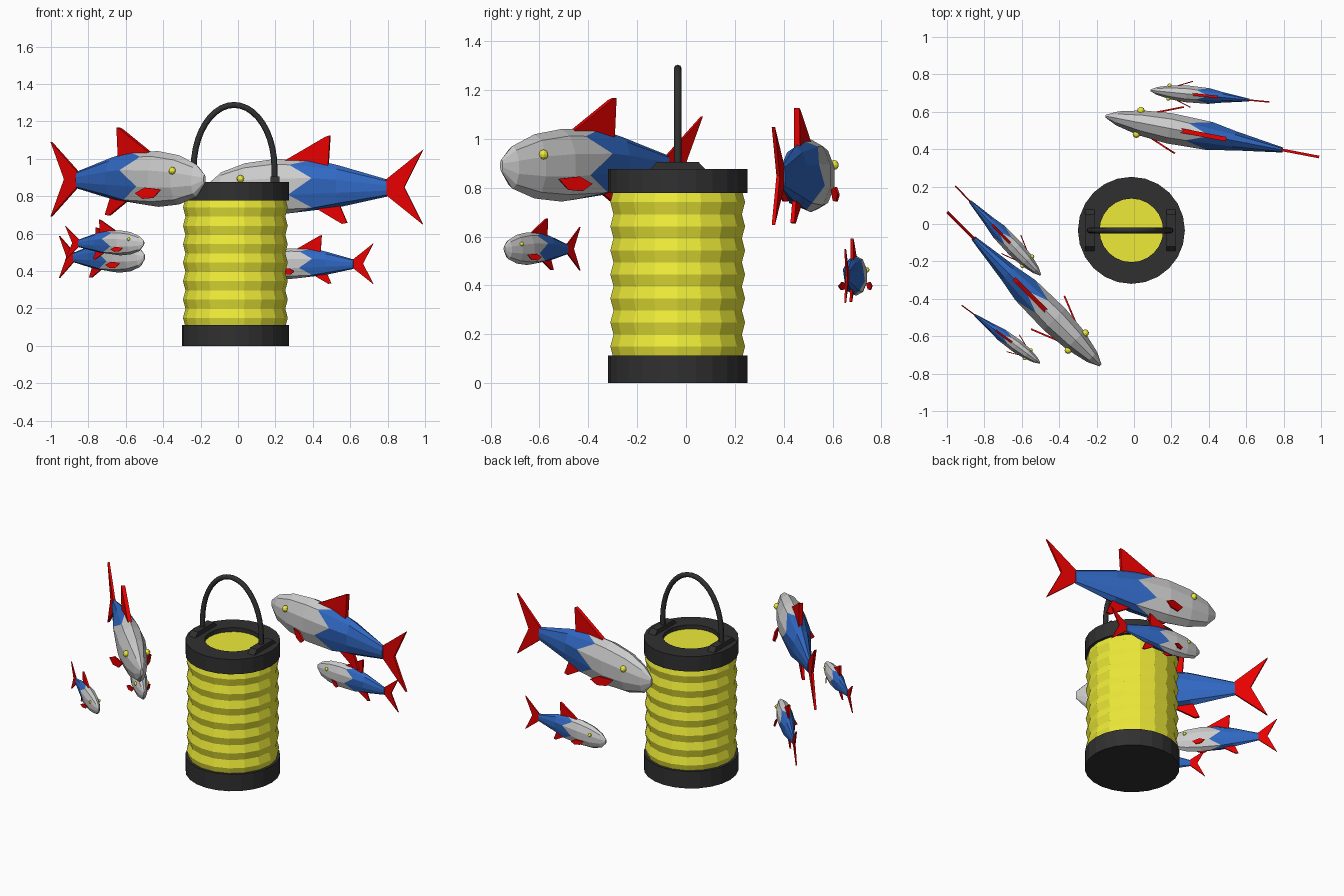
import bpy, bmesh, math
from mathutils import Matrix, Vector

if "Cube" in bpy.data.objects:
    bpy.data.objects.remove(bpy.data.objects["Cube"])


def material(name, rgb):
    m = bpy.data.materials.new(name)
    m.diffuse_color = (*rgb, 1)
    m.use_nodes = True
    m.node_tree.nodes["Principled BSDF"].inputs["Base Color"].default_value = m.diffuse_color
    return m


BLACK = material("black", (0.03, 0.03, 0.03))
YELLOW = material("yellow", (0.85, 0.83, 0.04))
GREY = material("pale_grey", (0.6, 0.6, 0.6))
BLUE = material("blue", (0.03, 0.14, 0.55))
RED = material("red", (0.8, 0.0, 0.0))
CX, CY = -0.014, -0.034


def finish(name, bm, *mats, matrix=None):
    bmesh.ops.recalc_face_normals(bm, faces=bm.faces)
    mesh = bpy.data.meshes.new(name)
    bm.to_mesh(mesh)
    bm.free()
    for m in mats:
        mesh.materials.append(m)
    ob = bpy.data.objects.new(name, mesh)
    bpy.context.collection.objects.link(ob)
    if matrix:
        ob.matrix_world = matrix
    return ob


def lathe(name, profile, sides, mat, closed=False):
    """Turn (radius, height) points around the lantern axis."""
    bm = bmesh.new()
    rings = [[bm.verts.new((CX + r * math.cos(a), CY + r * math.sin(a), z))
              for a in (math.tau * k / sides for k in range(sides))] for r, z in profile]
    pairs = list(zip(rings, rings[1:] + rings[:1]))
    for lo, hi in pairs if closed else pairs[:-1]:
        for k in range(sides):
            n = (k + 1) % sides
            bm.faces.new((lo[k], lo[n], hi[n], hi[k]))
    if not closed:
        bm.faces.new(rings[0])
        bm.faces.new(rings[-1])
    return finish(name, bm, mat)


def plate(bm, points, offset):
    """Thin solid from a flat outline, thickened by an offset vector."""
    off = Vector(offset)
    a = [bm.verts.new(Vector(p) - off) for p in points]
    b = [bm.verts.new(Vector(p) + off) for p in points]
    bm.faces.new(a)
    bm.faces.new(b[::-1])
    for i in range(len(a)):
        j = (i + 1) % len(a)
        bm.faces.new((a[i], a[j], b[j], b[i]))


# lantern: base, folded paper shade, rim with opening
lathe("lantern_base", [(0.286, 0), (0.286, 0.112)], 24, BLACK)
folds = [(0.28 if i % 2 else 0.267, 0.10 + 0.69 * i / 14) for i in range(15)]
lathe("lantern_shade", folds + [(0.18, 0.79), (0.18, 0.85)], 18, YELLOW)
lathe("lantern_rim", [(0.286, 0.778), (0.286, 0.877), (0.17, 0.877), (0.17, 0.778)],
      24, BLACK, closed=True)

# handle mounts and arched handle
for side in (-1, 1):
    bm = bmesh.new()
    x = CX - 0.005 + side * 0.217
    plate(bm, [(x, CY + y, z) for y, z in
               ((-0.118, 0.87), (0.118, 0.87), (0.085, 0.906), (-0.085, 0.906))], (0.025, 0, 0))
    finish("handle_mount", bm, BLACK)
arc = [(math.cos(math.pi * i / 20) * 0.216, 0.95 + 0.338 * math.sin(math.pi * i / 20))
       for i in range(21)]
path = [(0.216, 0.885)] + arc + [(-0.216, 0.885)]
curve = bpy.data.curves.new("handle", "CURVE")
curve.dimensions = "3D"
curve.bevel_depth = 0.016
curve.bevel_resolution = 2
curve.use_fill_caps = True
spline = curve.splines.new("POLY")
spline.points.add(len(path) - 1)
for p, (x, z) in zip(spline.points, path):
    p.co = (CX - 0.007 + x, CY, z, 1)
curve.materials.append(BLACK)
bpy.context.collection.objects.link(bpy.data.objects.new("handle", curve))

L = 1.16  # fish length before scaling; local x runs from snout to tail
# station, top, bottom, half width, zigzag shift
STATIONS = [(0.0, 0.025, -0.025, 0.008, 0), (0.055, 0.08, -0.095, 0.04, 0),
            (0.165, 0.128, -0.135, 0.071, 0), (0.3, 0.15, -0.148, 0.086, 0),
            (0.435, 0.147, -0.138, 0.08, 0.055), (0.6, 0.118, -0.108, 0.055, 0),
            (0.83, 0.042, -0.05, 0.014, 0)]
SIDES = 10


def fish(name, head, tail, z):
    hd, tl = Vector(head), Vector(tail)
    d = tl - hd
    M = (Matrix.Translation((hd.x, hd.y, z)) @ Matrix.Rotation(math.atan2(d.y, d.x), 4, "Z")
         @ Matrix.Scale(d.length / L, 4))

    # body, grey in front of a zigzag and blue behind it
    bm = bmesh.new()
    rings = []
    for s, top, bot, w, zig in STATIONS:
        ring = []
        for k in range(SIDES):
            a = math.tau * k / SIDES
            mid, half = (top + bot) / 2, (top - bot) / 2
            ring.append(bm.verts.new(((s + (zig if k % 2 == 0 else -zig)) * L,
                                      w * math.sin(a), mid + half * math.cos(a))))
        rings.append(ring)
    for i, (a, b) in enumerate(zip(rings, rings[1:])):
        for k in range(SIDES):
            n = (k + 1) % SIDES
            f = bm.faces.new((a[k], a[n], b[n], b[k]))
            f.material_index = int(i >= 4)
    bm.faces.new(rings[0])
    bm.faces.new(rings[-1]).material_index = 1
    finish(name + "_body", bm, GREY, BLUE, matrix=M)

    # tail, dorsal, anal and paired side fins
    bm = bmesh.new()
    for half in (1, -1):
        plate(bm, [(0.8 * L, 0, 0), (0.82 * L, 0, 0.035 * half), (L, 0, 0.2 * half),
                   (0.912 * L, 0, 0)], (0, 0.007, 0))
    plate(bm, [(0.32 * L, 0, 0.12), (0.545 * L, 0, 0.27), (0.565 * L, 0, 0.277),
               (0.555 * L, 0, 0.09)], (0, 0.012, 0))
    plate(bm, [(0.48 * L, 0, -0.1), (0.6 * L, 0, -0.07), (0.645 * L, 0, -0.19),
               (0.62 * L, 0, -0.195)], (0, 0.008, 0))
    for side in (1, -1):
        plate(bm, [(0.225 * L, 0.07 * side, -0.055), (0.30 * L, 0.105 * side, -0.045),
                   (0.345 * L, 0.126 * side, -0.075), (0.31 * L, 0.11 * side, -0.105),
                   (0.26 * L, 0.086 * side, -0.1)], (0.002, -0.004 * side, 0))
    finish(name + "_fins", bm, RED, matrix=M)

    # eyes
    bm = bmesh.new()
    for side in (1, -1):
        bmesh.ops.create_uvsphere(bm, u_segments=10, v_segments=6, radius=0.02,
                                  matrix=Matrix.Translation((0.155 * L, 0.064 * side, 0.045)))
    finish(name + "_eyes", bm, YELLOW, matrix=M)


fish("large_fish_right", (-0.152, 0.577), (0.99, 0.358), 0.848)
fish("small_fish_right", (0.088, 0.715), (0.725, 0.652), 0.439)
fish("large_fish_left", (-0.179, -0.756), (-0.998, 0.064), 0.891)
fish("small_fish_inner_left", (-0.5, -0.273), (-0.955, 0.203), 0.475)
fish("small_fish_outer_left", (-0.503, -0.744), (-0.922, -0.434), 0.55)
